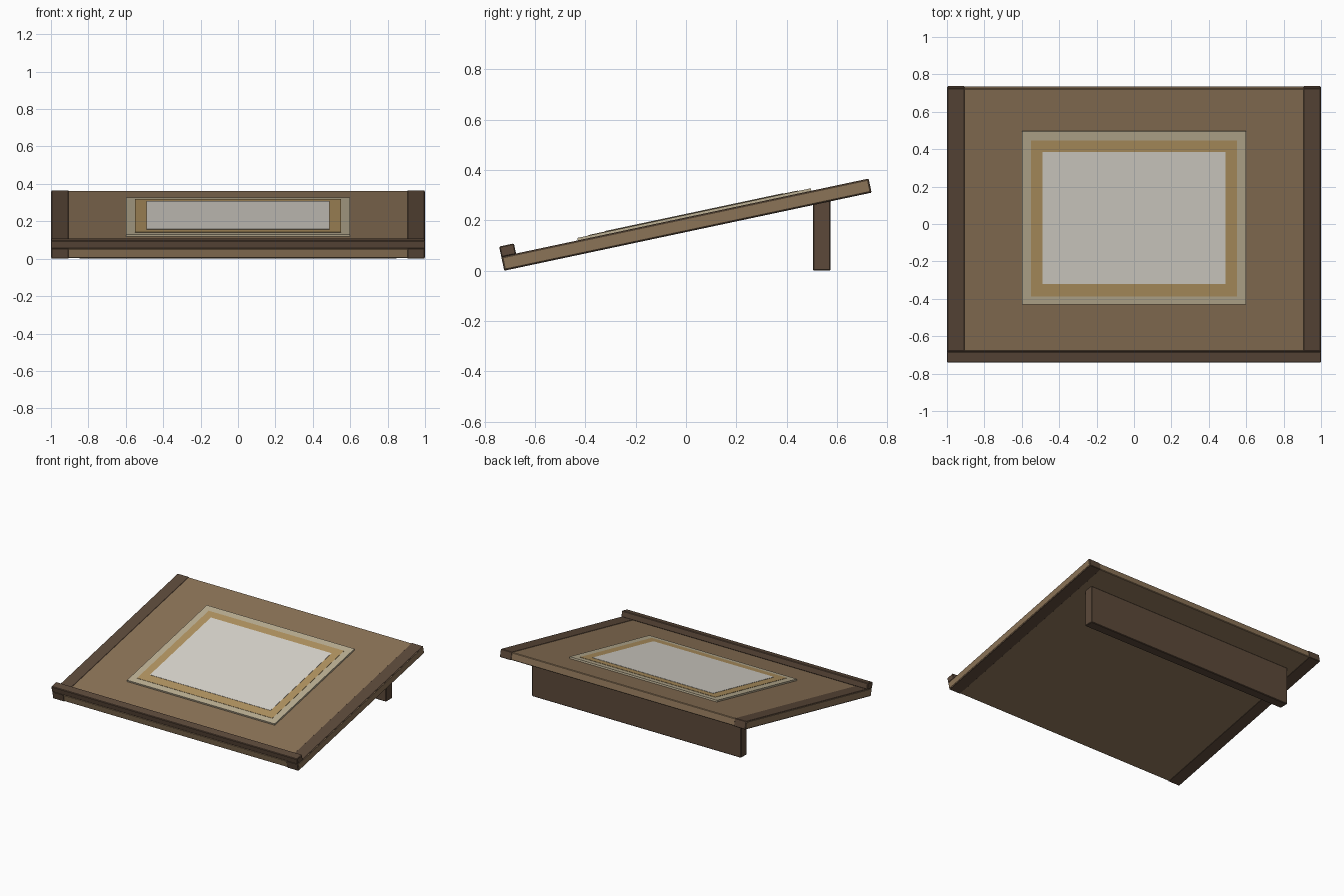
import bpy, bmesh, math
from mathutils import Matrix, Vector

if "Cube" in bpy.data.objects:
    bpy.data.objects.remove(bpy.data.objects["Cube"])

TILT = math.radians(12)
# tilted frame: local y runs up the slope, local z is normal to the board
SLOPE = Matrix.Translation(Vector((0, -0.722, 0.0))) @ Matrix.Rotation(TILT, 4, 'X')


def material(name, r, g, b):
    lin = [((c / 255 + 0.055) / 1.055) ** 2.4 for c in (r, g, b)]
    m = bpy.data.materials.new(name)
    m.diffuse_color = (*lin, 1)
    m.use_nodes = True
    m.node_tree.nodes["Principled BSDF"].inputs["Base Color"].default_value = m.diffuse_color
    return m


wood = material("light brown wood", 139, 115, 87)
dark = material("dark brown wood", 92, 73, 58)
pale = material("pale beige", 188, 176, 148)
tan = material("tan", 179, 149, 98)
paper = material("off white paper", 219, 215, 206)


def box(name, mat, x, y, z, matrix=SLOPE, bevel=0.0):
    bm = bmesh.new()
    bmesh.ops.create_cube(bm, size=1)
    for v in bm.verts:
        v.co = Vector([(lo + hi) / 2 + c * (hi - lo)
                       for c, (lo, hi) in zip(v.co, (x, y, z))])
    if bevel:
        bmesh.ops.bevel(bm, geom=bm.edges[:], offset=bevel, segments=1, affect='EDGES')
    me = bpy.data.meshes.new(name)
    bm.to_mesh(me)
    bm.free()
    me.materials.append(mat)
    ob = bpy.data.objects.new(name, me)
    ob.matrix_world = matrix
    bpy.context.collection.objects.link(ob)
    return ob


# sloping board, its ends showing through the dark end caps
box("board", wood, (-1, 1), (0.002, 1.490), (0.002, 0.055), bevel=0.004)
for side, name in ((-1, "left_end_cap"), (1, "right_end_cap")):
    box(name, dark, sorted((side * 0.905, side * 0.998)), (0, 1.492), (0, 0.057), bevel=0.003)

# ledge along the low edge
box("front_ledge", dark, (-1, 1), (0, 0.06), (0.054, 0.098), bevel=0.004)

# layered sheet in the middle of the board
box("sheet_border", pale, (-0.6, 0.6), (0.311, 1.259), (0.05, 0.067))
box("sheet_band", tan, (-0.55, 0.55), (0.357, 1.208), (0.06, 0.069))
box("sheet_page", paper, (-0.49, 0.49), (0.424, 1.147), (0.062, 0.071))

# upright support under the high edge
box("rear_support", dark, (-0.85, 0.85), (0.505, 0.575), (0, 0.277),
    matrix=Matrix.Identity(4), bevel=0.004)
